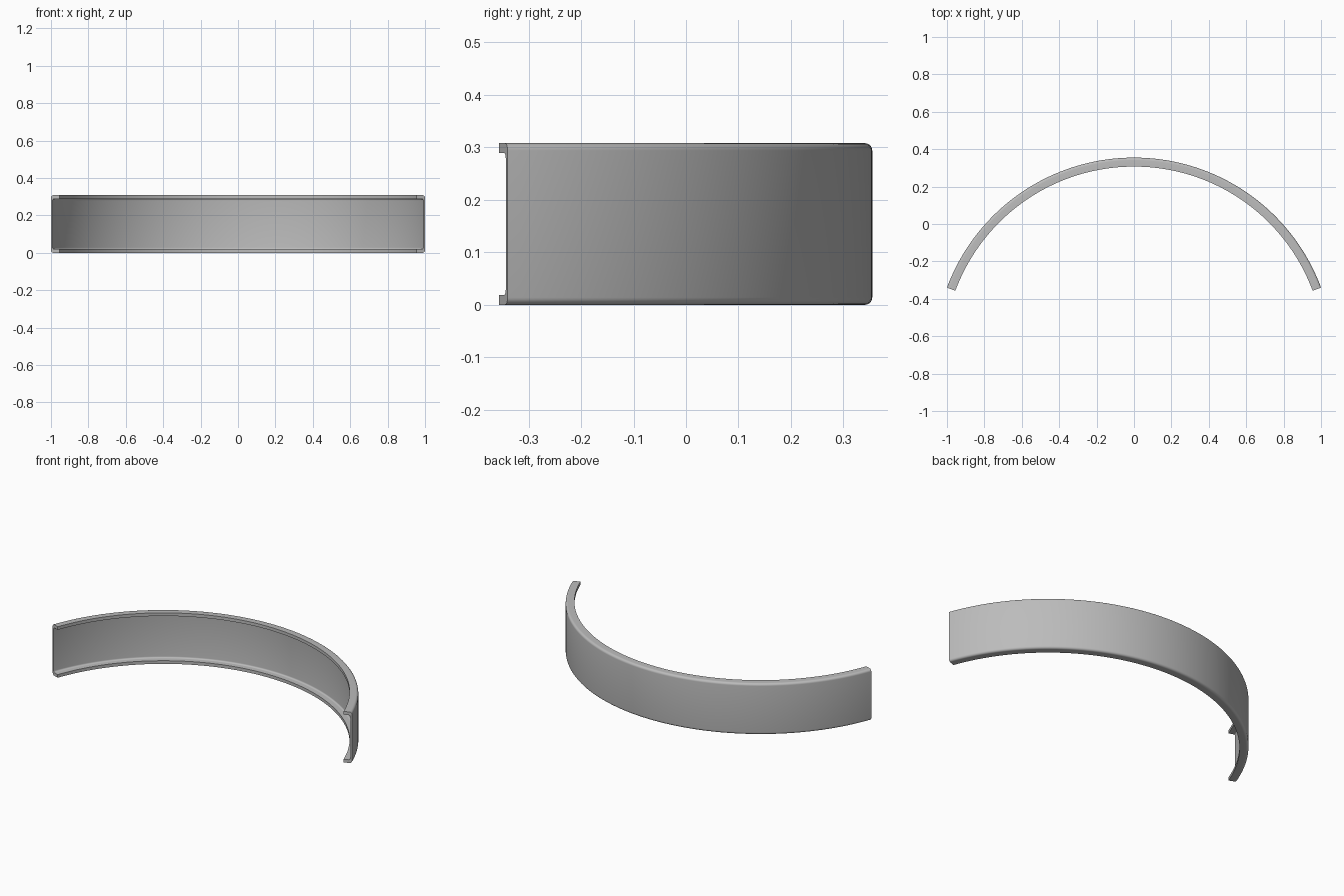
import bpy, bmesh, math
from mathutils import Matrix, Vector

cube = bpy.data.objects.get("Cube")
if cube:
    bpy.data.objects.remove(cube, do_unlink=True)

OUTER, INNER, HEIGHT = 1.067, 1.019, 0.308    # radii and height of the channel
WEB, FLANGE = 0.010, 0.019                    # wall thicknesses
ROUND, FILLET = 0.014, 0.009                  # outer rounding, inner fillet
CENTRE_Y = -0.712
START = math.radians(20.4)
STEPS = 96

grey = bpy.data.materials.new("grey metal")
grey.use_nodes = True
colour = (0.5, 0.5, 0.5, 1)
grey.diffuse_color = colour
grey.node_tree.nodes["Principled BSDF"].inputs["Base Color"].default_value = colour


def arc(r, z, radius, a0, a1, n=6):
    """Points of a rounded corner in the (radius, height) plane."""
    angles = [math.radians(a0 + (a1 - a0) * i / n) for i in range(n + 1)]
    return [(r + radius * math.cos(a), z + radius * math.sin(a)) for a in angles]


# C-shaped section: lower half, then its mirror image for the upper half
wall = OUTER - WEB
lower = arc(wall - FILLET, FLANGE + FILLET, FILLET, 0, -90)
lower += [(INNER, FLANGE), (INNER, 0)]
lower += arc(OUTER - ROUND, ROUND, ROUND, -90, 0)
section = lower + [(r, HEIGHT - z) for r, z in reversed(lower)]

# Sweep the section round the arc
bm = bmesh.new()
rings = []
for i in range(STEPS + 1):
    a = START + (math.pi - 2 * START) * i / STEPS
    rings.append([bm.verts.new((r * math.cos(a), CENTRE_Y + r * math.sin(a), z))
                  for r, z in section])
count = len(section)
for ring, after in zip(rings, rings[1:]):
    for j in range(count):
        k = (j + 1) % count
        bm.faces.new((ring[j], ring[k], after[k], after[j]))

# Flat end caps
bm.faces.new(rings[0])
bm.faces.new(reversed(rings[-1]))
bmesh.ops.recalc_face_normals(bm, faces=bm.faces)

mesh = bpy.data.meshes.new("curved_channel")
bm.to_mesh(mesh)
bm.free()
mesh.materials.append(grey)
channel = bpy.data.objects.new("curved_channel", mesh)
bpy.context.collection.objects.link(channel)

bpy.ops.object.select_all(action="DESELECT")
channel.select_set(True)
bpy.context.view_layer.objects.active = channel
bpy.ops.object.shade_smooth_by_angle(angle=math.radians(30))
